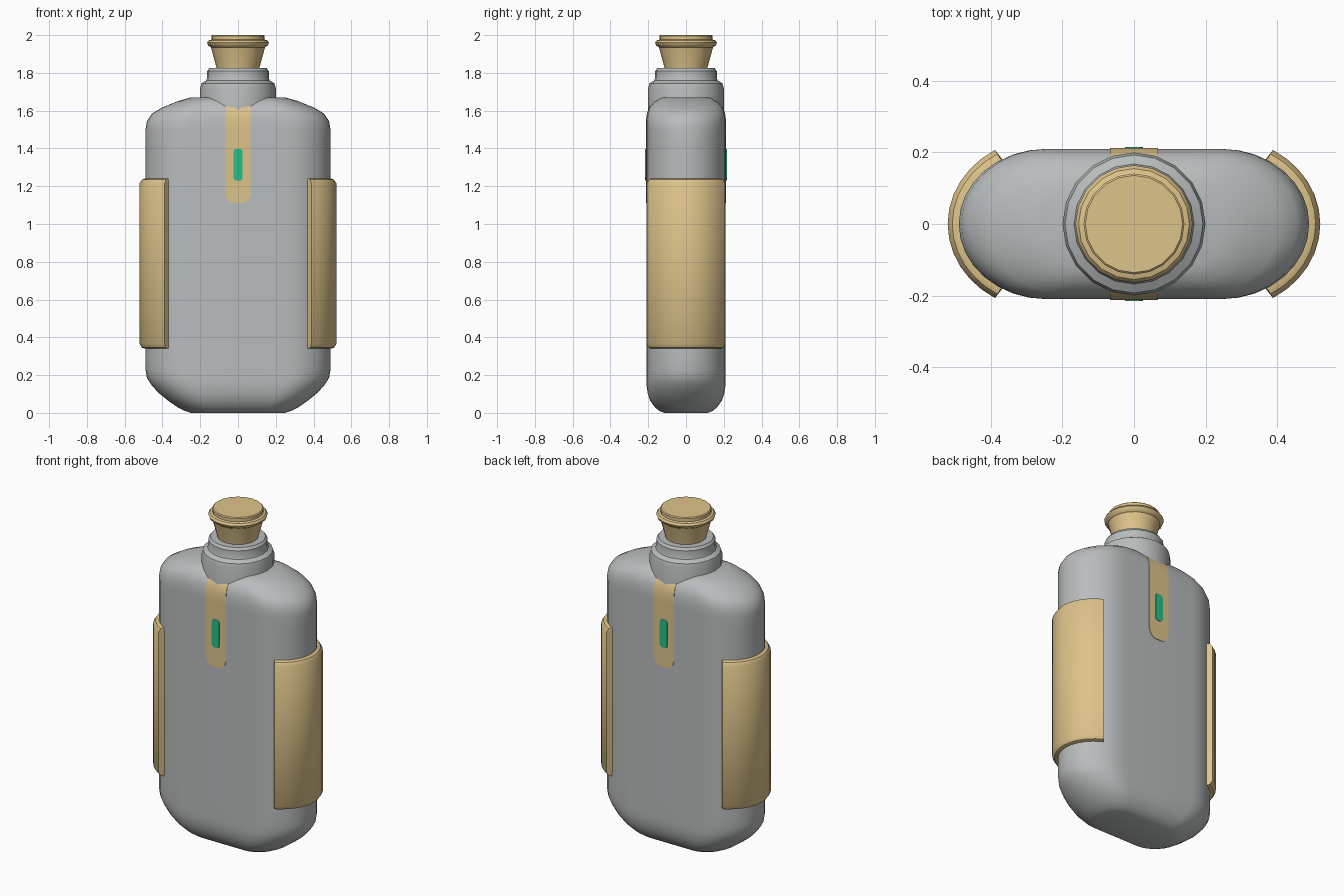
import bpy, bmesh, math

if "Cube" in bpy.data.objects:
    bpy.data.objects.remove(bpy.data.objects["Cube"])


def material(name, rgb):
    m = bpy.data.materials.new(name)
    m.diffuse_color = (*rgb, 1)
    m.use_nodes = True
    m.node_tree.nodes["Principled BSDF"].inputs["Base Color"].default_value = m.diffuse_color
    return m


GREY = material("grey_metal", (0.485, 0.503, 0.508))
TAN = material("tan_brass", (0.73, 0.55, 0.255))
GREEN = material("green_light", (0.021, 0.527, 0.25))


def loft(name, rings, mat, angle=35):
    """Skin a stack of closed rings and cap both ends."""
    bm = bmesh.new()
    vs = [[bm.verts.new(p) for p in r] for r in rings]
    n = len(vs[0])
    for a, b in zip(vs, vs[1:]):
        for i in range(n):
            j = (i + 1) % n
            bm.faces.new((a[i], a[j], b[j], b[i]))
    bm.faces.new(vs[0][::-1])
    bm.faces.new(vs[-1])
    bmesh.ops.recalc_face_normals(bm, faces=bm.faces)
    me = bpy.data.meshes.new(name)
    bm.to_mesh(me)
    bm.free()
    me.materials.append(mat)
    ob = bpy.data.objects.new(name, me)
    bpy.context.collection.objects.link(ob)
    bpy.ops.object.select_all(action='DESELECT')
    ob.select_set(True)
    bpy.context.view_layer.objects.active = ob
    bpy.ops.object.shade_smooth_by_angle(angle=math.radians(angle))
    return ob


def lathe(name, profile, mat, n=20):
    return loft(name, [[(r * math.cos(2 * math.pi * i / n),
                         r * math.sin(2 * math.pi * i / n), z) for i in range(n)]
                       for r, z in profile], mat)


# Flask body: height, half width, half depth
BODY = [(0, .25, .115), (.01, .28, .14), (.03, .32, .165), (.065, .37, .19),
        (.105, .42, .203), (.15, .46, .21), (.185, .482, .21), (.23, .49, .21),
        (.3, .49, .21), (1.43, .49, .21), (1.50, .49, .21), (1.545, .482, .21),
        (1.585, .455, .204), (1.615, .405, .194), (1.65, .32, .165), (1.67, .25, .125)]


def section(z, w, d, k=8):
    """Flat front and back with elliptical ends."""
    s = w * 0.5
    pts = []
    for side in (1, -1):
        for i in range(2 * k + 1):
            t = -math.pi / 2 + math.pi * i / (2 * k)
            pts.append((side * (s + (w - s) * math.cos(t)), side * d * math.sin(t), z))
    return pts


loft("flask_body", [section(*row) for row in BODY], GREY, 40)


def depth(z):
    for (z0, _, d0), (z1, _, d1) in zip(BODY, BODY[1:]):
        if z0 <= z <= z1:
            return d0 + (d1 - d0) * (z - z0) / (z1 - z0)


# Neck collar and stopper
lathe("neck_collar", [(.2, 1.5), (.2, 1.72), (.193, 1.745), (.168, 1.76),
                      (.163, 1.775), (.163, 1.81), (.152, 1.825)], GREY)
lathe("stopper", [(.11, 1.80), (.113, 1.825), (.143, 1.935), (.158, 1.945),
                  (.164, 1.96), (.155, 1.972), (.141, 1.976), (.141, 1.995),
                  (.136, 2.0)], TAN)


# Side grips: curved shells hugging the rounded ends
def grip_ring(side, z, out, k=12):
    def arc(a, b, t0):
        return [(.25 + a * math.cos(t), b * math.sin(t))
                for t in (-t0 + 2 * t0 * i / k for i in range(k + 1))]
    outer = arc(.24 + out, .21 + out, math.acos(.138 / .27))
    inner = arc(.225, .195, math.acos(.11 / .225))
    return [(side * x, y, z) for x, y in outer + inner[::-1]]


for label, side in (("right", 1), ("left", -1)):
    loft(label + "_grip", [grip_ring(side, z, o) for z, o in
                           ((.34, .005), (.345, .018), (.365, .031), (1.215, .031),
                            (1.235, .018), (1.24, .005))], TAN)


# Inlaid strips and lights on front and back, following the body surface
def plate(name, rows, side, off, mat):
    rings = []
    for z, h in rows:
        y = side * (depth(z) + off)
        yi = y - side * .007
        rings.append([(-h, y, z), (h, y, z), (h, yi, z), (-h, yi, z)])
    loft(name, rings, mat)


STRIP = [(1.11, .03), (1.12, .046), (1.138, .06), (1.16, .067), (1.5, .067),
         (1.545, .067), (1.585, .067), (1.615, .067), (1.63, .067)]
LIGHT = [(1.23, .015), (1.243, .025), (1.385, .025), (1.398, .015)]
for label, side in (("front", -1), ("back", 1)):
    plate(label + "_strip", STRIP, side, .003, TAN)
    plate(label + "_light", LIGHT, side, .006, GREEN)
